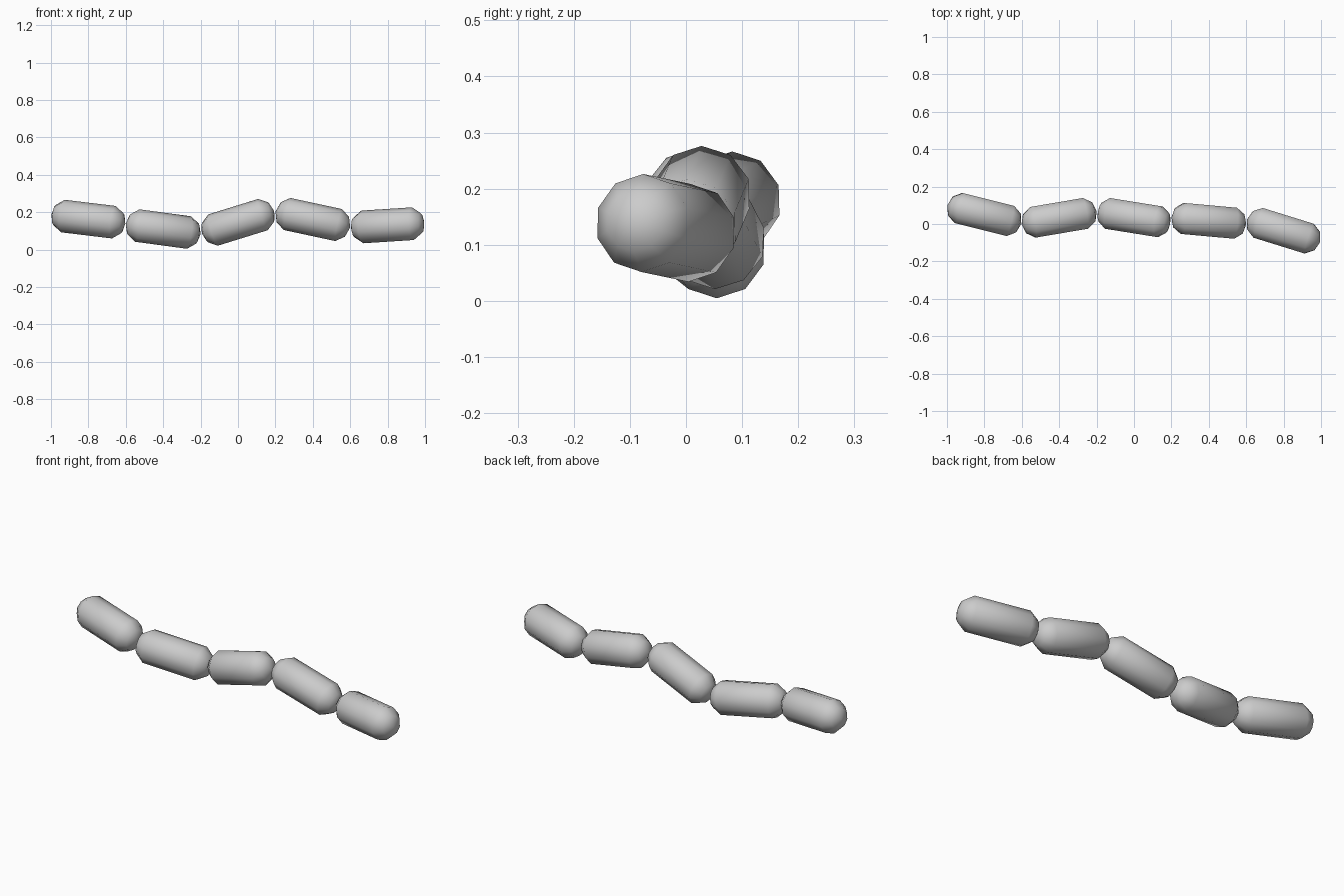
import bpy, bmesh
from mathutils import Vector

if "Cube" in bpy.data.objects:
    bpy.data.objects.remove(bpy.data.objects["Cube"])

RADIUS = 0.092       # of the stretched ball
STRETCH = 0.113      # how far each half is pulled along the axis


def capsule(name, centre, direction):
    """Low-poly capsule: a 10 x 5 ball whose two halves are pulled apart."""
    bm = bmesh.new()
    bmesh.ops.create_uvsphere(bm, u_segments=10, v_segments=5, radius=RADIUS)
    for v in bm.verts:
        v.co.z += STRETCH if v.co.z > 0 else -STRETCH
    for f in bm.faces:
        f.smooth = True
    mesh = bpy.data.meshes.new(name)
    bm.to_mesh(mesh)
    bm.free()
    obj = bpy.data.objects.new(name, mesh)
    obj.location = centre
    obj.rotation_mode = 'QUATERNION'
    obj.rotation_quaternion = Vector(direction).to_track_quat('Z', 'Y')
    bpy.context.collection.objects.link(obj)
    return obj


# Row of links: centre y and z, then y and z slope along x
links = [
    (0.051, 0.163, -0.25, -0.12),
    (0.033, 0.110, 0.17, -0.135),
    (0.034, 0.146, -0.16, 0.31),
    (0.017, 0.161, -0.09, -0.215),
    (-0.036, 0.130, -0.31, 0.065),
]
for i, (y, z, slope_y, slope_z) in enumerate(links):
    capsule(f"link_{i + 1}", (-0.8 + 0.4 * i, y, z), (1, slope_y, slope_z))
